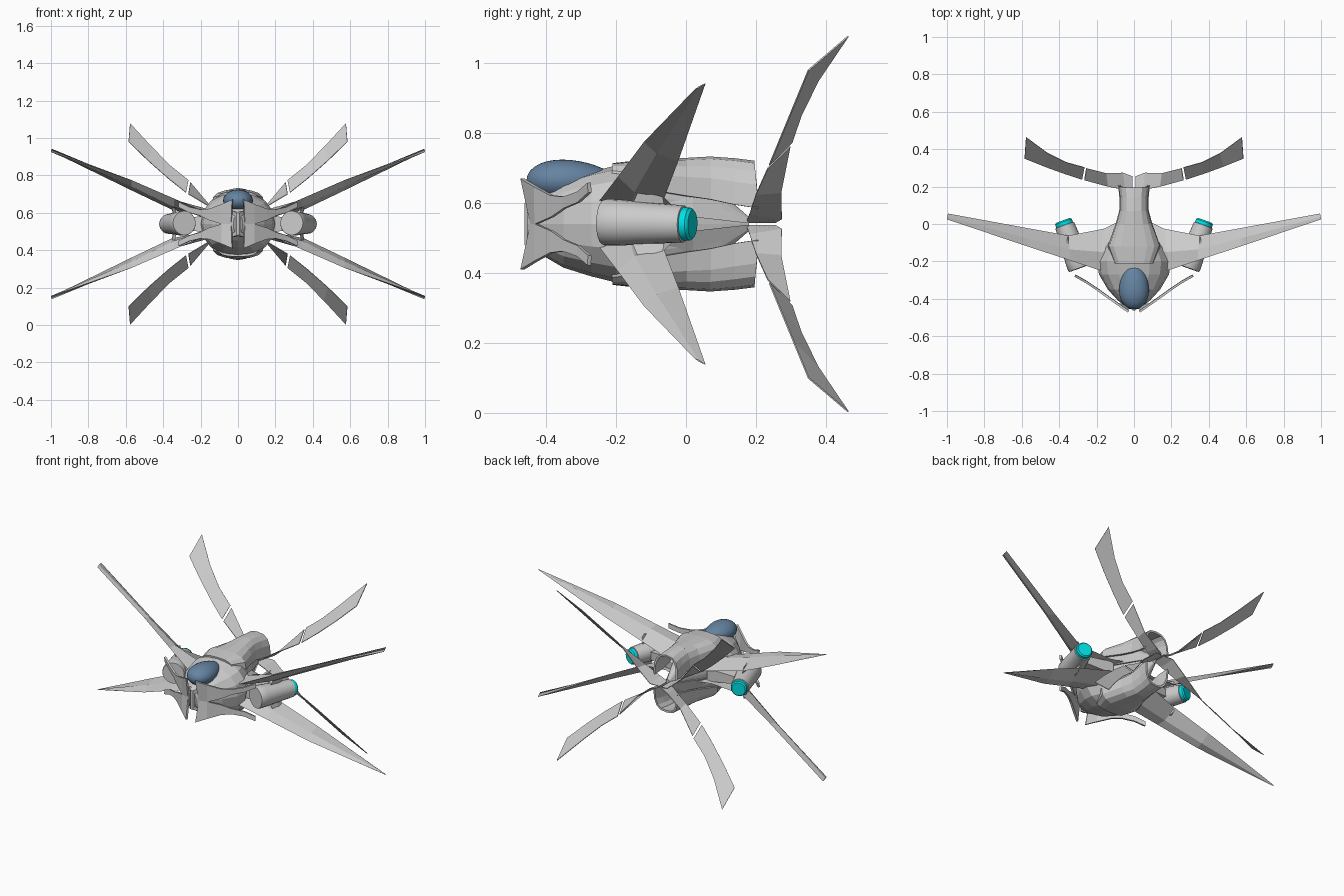
import bpy, bmesh, math
from mathutils import Vector, Matrix

if "Cube" in bpy.data.objects:
    bpy.data.objects.remove(bpy.data.objects["Cube"])

C = 0.54  # height of the horizontal symmetry plane


def add(name, verts, faces, mirror=(False, False), thick=0, color=None):
    """Mesh object centred on the symmetry plane, optionally mirrored in x / z."""
    me = bpy.data.meshes.new(name)
    me.from_pydata(verts, [], faces)
    bm = bmesh.new()
    bm.from_mesh(me)
    bmesh.ops.recalc_face_normals(bm, faces=bm.faces)
    bm.to_mesh(me)
    bm.free()
    ob = bpy.data.objects.new(name, me)
    ob.location = (0, 0, C)
    bpy.context.collection.objects.link(ob)
    if thick:
        m = ob.modifiers.new("thickness", 'SOLIDIFY')
        m.thickness, m.offset = thick, 0
    if any(mirror):
        m = ob.modifiers.new("mirror", 'MIRROR')
        m.use_axis = (mirror[0], False, mirror[1])
        m.use_mirror_merge = False
    if color:
        mat = bpy.data.materials.new(name)
        mat.diffuse_color = color
        mat.use_nodes = True
        mat.node_tree.nodes["Principled BSDF"].inputs["Base Color"].default_value = mat.diffuse_color
        me.materials.append(mat)
    return ob


def loft(name, rings, closed=True, caps=True, **kw):
    """Skin a list of equally sized rings (or open strips)."""
    n = len(rings[0])
    verts = [p for r in rings for p in r]
    faces = []
    for i in range(len(rings) - 1):
        for j in range(n if closed else n - 1):
            k = (j + 1) % n
            faces.append((i*n + j, i*n + k, (i+1)*n + k, (i+1)*n + j))
    if closed and caps:
        faces += [tuple(range(n)), tuple(range(len(verts) - n, len(verts)))]
    return add(name, verts, faces, **kw)


def spow(v, e):
    return math.copysign(abs(v) ** e, v)


def oval(y, hw, hh, n=16, e=0.88):
    a = [2 * math.pi * i / n for i in range(n)]
    return [(hw * spow(math.cos(t), e), y, hh * spow(math.sin(t), e)) for t in a]


# Faceted fuselage: y, half width, half height
loft("fuselage", [oval(*s) for s in [
    (-0.455, 0.025, 0.05), (-0.41, 0.085, 0.09), (-0.35, 0.14, 0.125),
    (-0.27, 0.187, 0.15), (-0.20, 0.198, 0.167), (-0.13, 0.165, 0.172),
    (-0.06, 0.115, 0.168), (0.02, 0.075, 0.15), (0.10, 0.045, 0.09),
    (0.18, 0.012, 0.02)]])

# Arched tail shells above and below: y, half width, crown height, rim height
shell = []
for y, w, top, rim in [(-0.21, 0.10, 0.168, 0.13), (-0.12, 0.135, 0.178, 0.10),
                       (0.0, 0.092, 0.183, 0.08), (0.07, 0.073, 0.187, 0.07),
                       (0.14, 0.072, 0.182, 0.055), (0.195, 0.079, 0.175, 0.045)]:
    arc = [math.pi * i / 8 for i in range(9)]
    shell.append([(w * spow(math.cos(t), 0.7),
                   y + (0.012 * (1 - math.sin(t)) if y > 0.19 else 0),
                   rim + (top - rim) * spow(math.sin(t), 0.7)) for t in arc])
loft("tail_shell", shell, closed=False, mirror=(False, True), thick=0.012)

# Tapered spines running from the wing roots to the tail point
loft("tail_spine", [
    [(0.15, -0.12, 0.03), (0.09, -0.12, 0.12), (0.05, -0.12, 0.03)],
    [(0.085, 0.02, 0.02), (0.07, 0.02, 0.075), (0.02, 0.02, 0.02)],
    [(0.02, 0.18, 0.002), (0.012, 0.18, 0.014), (0.004, 0.18, 0.002)]],
    mirror=(True, True))

# Canopy: egg shape, narrowing to the rear
bm = bmesh.new()
bmesh.ops.create_uvsphere(bm, u_segments=32, v_segments=16, radius=1,
                          matrix=Matrix.Rotation(math.pi / 2, 4, 'X'))
for v in bm.verts:
    k = 1 - 0.2 * v.co.y
    v.co = Vector((v.co.x * 0.078 * k, -0.33 + v.co.y * 0.126, 0.125 + v.co.z * 0.058 * k))
me = bpy.data.meshes.new("tmp")
bm.to_mesh(me)
bm.free()
canopy = add("canopy", [v.co[:] for v in me.vertices],
             [p.vertices[:] for p in me.polygons], color=(0.13, 0.23, 0.36, 1))
bpy.data.meshes.remove(me)
canopy.data.shade_smooth()

# Four swept wings: leading point, trailing point, half thickness
wing = []
for le, te, t in [((0.10, -0.26, 0.055), (0.07, 0.02, 0.03), 0.03),
                  ((0.19, -0.245, 0.07), (0.16, -0.025, 0.04), 0.026),
                  ((0.34, -0.195, 0.135), (0.35, -0.062, 0.075), 0.02),
                  ((0.57, -0.12, 0.235), (0.57, -0.022, 0.18), 0.012),
                  ((1.0, 0.025, 0.385), (0.995, 0.056, 0.402), 0.003)]:
    a, b = Vector(le), Vector(te)
    m, up = a.lerp(b, 0.4), Vector((0, 0.3 * t, t))
    wing.append([a[:], (m + up)[:], b[:], (m - up)[:]])
loft("wing", wing, mirror=(True, True))

# Tail fins in two panels with a slim gap: leading and trailing points
loft("tail_fin_inner", [
    [(0.008, 0.172, 0.004), (0.008, 0.255, 0.004)],
    [(0.05, 0.182, 0.03), (0.06, 0.274, 0.015)],
    [(0.14, 0.20, 0.085), (0.15, 0.272, 0.09)],
    [(0.265, 0.234, 0.16), (0.255, 0.298, 0.222)]],
    closed=False, mirror=(True, True), thick=0.004)
loft("tail_fin_outer", [
    [(0.278, 0.238, 0.168), (0.265, 0.303, 0.234)],
    [(0.37, 0.268, 0.241), (0.36, 0.329, 0.31)],
    [(0.48, 0.308, 0.338), (0.46, 0.378, 0.41)],
    [(0.585, 0.35, 0.44), (0.577, 0.464, 0.537)]],
    closed=False, mirror=(True, True), thick=0.004)

# Nose mandibles curling out and back: upper and lower edge
loft("nose_mandible", [
    [(0.03, -0.468, 0.13), (0.035, -0.44, 0.0)],
    [(0.085, -0.43, 0.107), (0.085, -0.428, 0.0)],
    [(0.15, -0.384, 0.082), (0.15, -0.382, 0.02)],
    [(0.20, -0.348, 0.078), (0.20, -0.346, 0.045)],
    [(0.26, -0.308, 0.092), (0.26, -0.306, 0.062)],
    [(0.315, -0.277, 0.118), (0.315, -0.275, 0.09)]],
    closed=False, mirror=(True, True), thick=0.012)
# Nose keel joining the mandibles
loft("nose_keel", [[(-0.03, -0.44, -0.07), (0.03, -0.44, -0.07), (0.03, -0.44, 0.07), (-0.03, -0.44, 0.07)],
                   [(-0.008, -0.462, -0.06), (0.008, -0.462, -0.06), (0.008, -0.462, 0.06), (-0.008, -0.462, 0.06)]])

# Toed-out engine pods with glowing exhausts
front, rear = Vector((0.287, -0.235, 0.005)), Vector((0.373, 0.0, 0.0))
axis = (rear - front).normalized()
side = axis.cross(Vector((0, 0, 1))).normalized()
up = side.cross(axis)


def disc(f, r, n=24):
    c = front.lerp(rear, f)
    return [(c + r * (side * math.cos(a) + up * math.sin(a)))[:]
            for a in (2 * math.pi * i / n for i in range(n))]


pod = loft("engine_pod", [disc(0, 0.064), disc(0.03, 0.067), disc(0.2, 0.066),
                          disc(0.5, 0.06), disc(0.97, 0.053), disc(0.98, 0.045)],
           mirror=(True, False))
glow = loft("engine_glow", [disc(0.95, 0.044), disc(0.97, 0.048), disc(1.05, 0.047), disc(1.08, 0.04)],
            mirror=(True, False), color=(0.0, 0.75, 0.78, 1))

# Short pylons from engine pods to wing roots
loft("engine_pylon", [
    [(0.12, -0.20, 0.05), (0.12, -0.04, 0.04), (0.12, -0.04, -0.04), (0.12, -0.20, -0.05)],
    [(0.30, -0.17, 0.03), (0.33, -0.07, 0.02), (0.33, -0.07, -0.02), (0.30, -0.17, -0.03)]],
    mirror=(True, False))
# Small struts between pods and wings
loft("engine_strut", [
    [(0.325, -0.16, 0.04), (0.335, -0.10, 0.04), (0.345, -0.06, 0.04), (0.34, -0.10, 0.04)],
    [(0.345, -0.13, 0.11), (0.35, -0.10, 0.11), (0.355, -0.07, 0.10), (0.36, -0.10, 0.11)]],
    mirror=(True, True))

# Smooth the round pods while keeping their edges
for ob in (pod, glow):
    bpy.context.view_layer.objects.active = ob
    bpy.ops.object.select_all(action='DESELECT')
    ob.select_set(True)
    bpy.ops.object.shade_smooth_by_angle(angle=math.radians(35))
